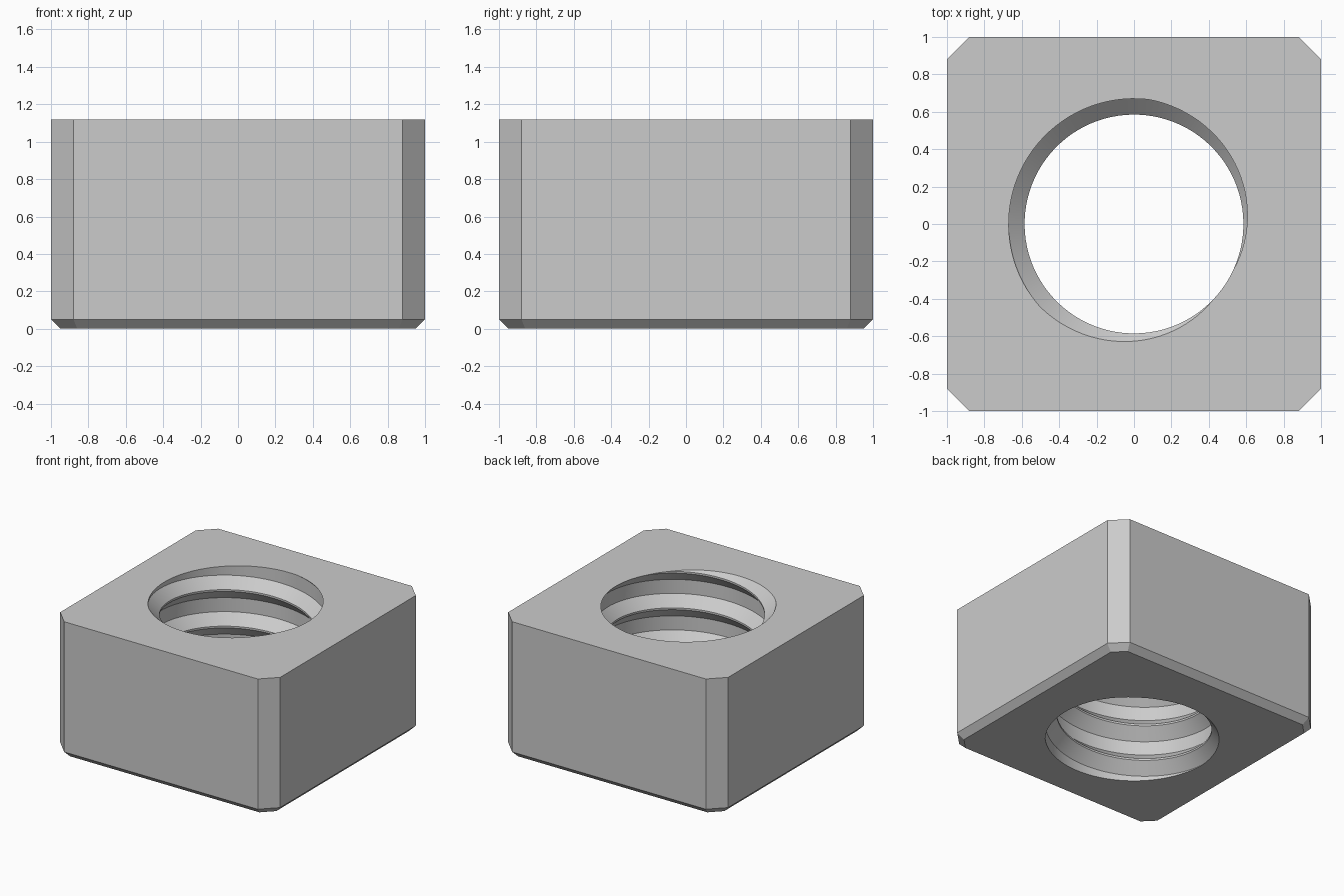
import bpy
import bmesh
import math
from mathutils import Vector

HEIGHT = 1.12
PITCH = 0.3
MINOR, MAJOR = 0.585, 0.67
STEPS = 96
START = math.radians(-25)
# Thread profile over one pitch, going down: (drop, radius)
PROFILE = [(0, MINOR), (0.09, MAJOR), (0.205, MAJOR), (0.285, MINOR)]

default = bpy.data.objects.get("Cube")
if default:
    bpy.data.objects.remove(default, do_unlink=True)

steel = bpy.data.materials.new("grey_steel")
steel.use_nodes = True
grey = (0.6, 0.6, 0.6, 1)
steel.diffuse_color = grey
steel.node_tree.nodes["Principled BSDF"].inputs["Base Color"].default_value = grey

bm = bmesh.new()


def helix_column(angle):
    """Thread profile repeated along the bore at one angle."""
    column = []
    top = HEIGHT + PITCH * angle / math.tau
    for turn in range(-1, 6):
        for drop, radius in PROFILE:
            a = angle + START
            column.append(bm.verts.new((radius * math.cos(a), radius * math.sin(a),
                                        top - turn * PITCH - drop)))
    return column


# Threaded bore: helical strips, wound once and welded at the seam
columns = [helix_column(math.tau * i / STEPS) for i in range(STEPS + 1)]
for left, right in zip(columns, columns[1:]):
    for k in range(len(left) - 1):
        bm.faces.new((left[k], left[k + 1], right[k + 1], right[k]))
bmesh.ops.remove_doubles(bm, verts=bm.verts[:], dist=0.0005)

# Trim the bore level with both ends of the block
for level, direction in ((0, -1), (HEIGHT, 1)):
    bmesh.ops.bisect_plane(bm, geom=bm.verts[:] + bm.edges[:] + bm.faces[:], dist=0.00001,
                           plane_co=(0, 0, level), plane_no=(0, 0, direction),
                           clear_outer=True)


def rim_edges(level):
    return [e for e in bm.edges if e.is_boundary
            and all(abs(v.co.z - level) < 0.0001 for v in e.verts)]


rims = {level: rim_edges(level) for level in (0, HEIGHT)}


def octagon(half, flat, z):
    """Square outline with cut corners."""
    quarter = [Vector((half, -flat)), Vector((half, flat))]
    points = []
    for q in range(4):
        for p in quarter:
            x, y = p
            for _ in range(q):
                x, y = -y, x
            points.append(bm.verts.new((x, y, z)))
    return points


# Outer walls with a chamfered lower edge
rings = [octagon(0.95, 0.86, 0), octagon(1, 0.88, 0.05), octagon(1, 0.88, HEIGHT)]
for low, high in zip(rings, rings[1:]):
    for i in range(8):
        j = (i + 1) % 8
        bm.faces.new((low[i], low[j], high[j], high[i]))

# End faces between the outline and the bore rim
for ring, level in ((rings[0], 0), (rings[2], HEIGHT)):
    outline = [bm.edges.get((ring[i], ring[(i + 1) % 8])) for i in range(8)]
    bmesh.ops.triangle_fill(bm, edges=outline + rims[level], use_beauty=True,
                            use_dissolve=False)

bmesh.ops.recalc_face_normals(bm, faces=bm.faces[:])
mesh = bpy.data.meshes.new("square_nut")
bm.to_mesh(mesh)
bm.free()
mesh.materials.append(steel)

nut = bpy.data.objects.new("square_nut", mesh)
bpy.context.collection.objects.link(nut)
bpy.ops.object.select_all(action="DESELECT")
nut.select_set(True)
bpy.context.view_layer.objects.active = nut
bpy.ops.object.shade_smooth_by_angle(angle=math.radians(30))
